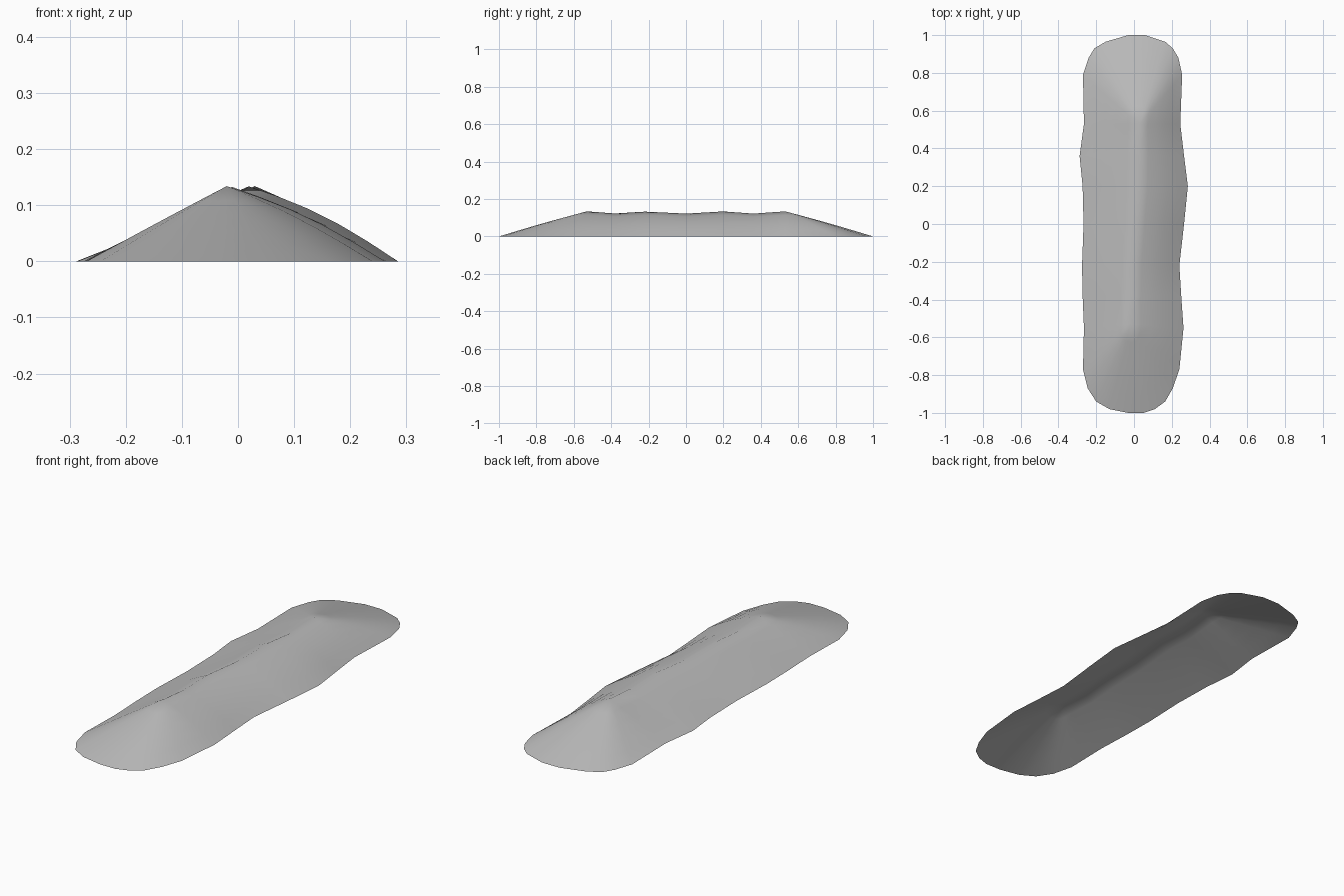
import bpy, bmesh, math
from mathutils import Vector

cube = bpy.data.objects.get("Cube")
if cube:
    bpy.data.objects.remove(cube, do_unlink=True)

# Foot outline: y, right edge (-x), left edge (+x)
OUTLINE = [
    (-1, -.03, .05), (-.98, -.13, .11), (-.94, -.2, .165), (-.87, -.245, .205),
    (-.77, -.27, .24), (-.55, -.265, .262), (-.38, -.272, .25), (-.22, -.275, .24),
    (0, -.267, .265), (.2, -.272, .285), (.36, -.288, .265), (.53, -.265, .245),
    (.79, -.27, .255), (.88, -.24, .235), (.93, -.21, .205), (.965, -.15, .165),
    (1, -.03, .06),
]
STEPS = 5
RIDGE_END = .53


def ridge(y):
    """Gently waving crest line, stopping short of both ends."""
    y = max(-RIDGE_END, min(RIDGE_END, y))
    z = .128 + .006 * math.cos(math.tau * (abs(y) - .18) / .35)
    return Vector((.005 + .025 * math.sin(3 * y), y, z))


def slope(foot, top, bulge):
    """Points from the foot up to the crest."""
    pts = []
    for i in range(STEPS + 1):
        t = i / STEPS
        p = foot.lerp(top, t)
        p.z += bulge * math.sin(math.pi * t)
        pts.append(p)
    return pts


# Earth mound: open shell lofted from cross-sections
bm = bmesh.new()
rows = []
for y, x0, x1 in OUTLINE:
    top = ridge(y)
    side = max(0, 1 - max(0, abs(y) - .5) * 2)
    a = slope(Vector((x0, y, 0)), top, .001)
    b = slope(Vector((x1, y, 0)), top, .003 + .011 * side)
    rows.append([bm.verts.new(p) for p in a + b[-2::-1]])

for r, s in zip(rows, rows[1:]):
    for i in range(len(r) - 1):
        bm.faces.new((r[i], r[i + 1], s[i + 1], s[i]))

# Close the narrow strip at each end
for r in (rows[0], rows[-1]):
    for i in range(STEPS):
        ring = [r[i], r[i + 1], r[-2 - i], r[-1 - i]]
        bm.faces.new(list(dict.fromkeys(ring)))

bmesh.ops.remove_doubles(bm, verts=bm.verts, dist=.0005)
bmesh.ops.recalc_face_normals(bm, faces=bm.faces)
if sum(f.normal.z for f in bm.faces) < 0:
    bmesh.ops.reverse_faces(bm, faces=bm.faces)

mesh = bpy.data.meshes.new("mound")
bm.to_mesh(mesh)
bm.free()
mound = bpy.data.objects.new("mound", mesh)
bpy.context.collection.objects.link(mound)
for poly in mesh.polygons:
    poly.use_smooth = True

# Plain grey surface
grey = bpy.data.materials.new("grey")
grey.use_nodes = True
colour = (.5, .5, .5, 1)
grey.diffuse_color = colour
grey.node_tree.nodes["Principled BSDF"].inputs["Base Color"].default_value = colour
mesh.materials.append(grey)
